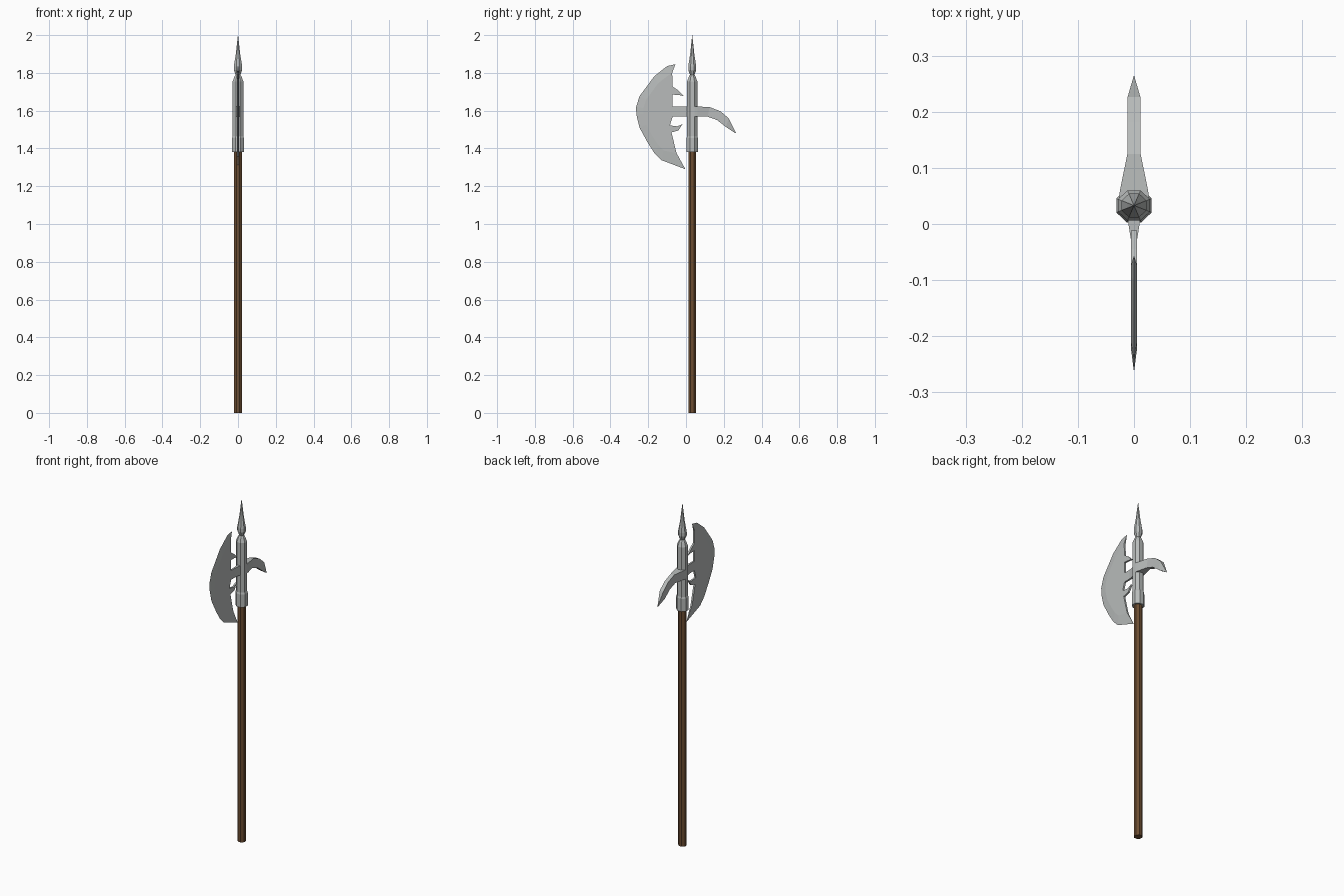
import bpy, bmesh, math

if "Cube" in bpy.data.objects:
    bpy.data.objects.remove(bpy.data.objects["Cube"])

CY = 0.033  # pole axis


def material(name, col):
    m = bpy.data.materials.new(name)
    m.diffuse_color = (*col, 1)
    m.use_nodes = True
    m.node_tree.nodes["Principled BSDF"].inputs["Base Color"].default_value = m.diffuse_color
    return m


STEEL = material("steel", (0.48, 0.50, 0.495))
WOOD = material("brown wood", (0.15, 0.075, 0.032))


def finish(name, bm, mat):
    bmesh.ops.remove_doubles(bm, verts=bm.verts, dist=1e-5)
    bmesh.ops.triangulate(bm, faces=[f for f in bm.faces if len(f.verts) > 4])
    bmesh.ops.recalc_face_normals(bm, faces=bm.faces)
    me = bpy.data.meshes.new(name)
    bm.to_mesh(me)
    bm.free()
    me.materials.append(mat)
    ob = bpy.data.objects.new(name, me)
    bpy.context.collection.objects.link(ob)
    return ob


def loft(name, rings, mat):
    """Skin a list of equal-length point rings and cap both ends."""
    bm = bmesh.new()
    vs = [[bm.verts.new(p) for p in r] for r in rings]
    n = len(rings[0])
    for a, b in zip(vs, vs[1:]):
        for i in range(n):
            j = (i + 1) % n
            bm.faces.new((a[i], a[j], b[j], b[i]))
    bm.faces.new(vs[0])
    bm.faces.new(vs[-1])
    return finish(name, bm, mat)


def turned(name, profile, mat, sides=8):
    """Turned part with flats facing the axes; profile is (height, flat radius)."""
    k = 1 / math.cos(math.pi / sides)
    rings = []
    for z, r in profile:
        rings.append([(1.05 * r * k * math.cos((i + .5) * math.tau / sides),
                       CY + r * k * math.sin((i + .5) * math.tau / sides), z)
                      for i in range(sides)])
    return loft(name, rings, mat)


# pole, socket and spear point
turned("shaft", [(0, .0205), (1.40, .0205)], WOOD)
turned("socket", [(1.38, .030), (1.455, .030), (1.465, .027), (1.755, .027),
                  (1.78, .018), (1.79, .012)], STEEL)
turned("spear_point", [(1.775, .014), (1.79, .012), (1.815, .021), (1.835, .021),
                       (1.90, .011), (2.0, .0004)], STEEL)

# axe blade: sharp outer edge, bevel, flat body with two prongs at the back
edge = [(-.056, 1.846), (-.10, 1.836), (-.167, 1.783), (-.246, 1.677), (-.264, 1.62),
        (-.263, 1.58), (-.246, 1.51), (-.204, 1.433), (-.167, 1.375), (-.13, 1.338),
        (-.003, 1.29)]
back = [(-.05, 1.375), (-.077, 1.485), (-.04, 1.495), (-.018, 1.53), (-.045, 1.517),
        (-.085, 1.522), (-.072, 1.565), (-.072, 1.625), (-.072, 1.685), (-.04, 1.683),
        (-.012, 1.678), (-.045, 1.71), (-.072, 1.728), (-.073, 1.80)]
T = .005
inner = [back[-1]] + [(-.07 + .8 * (y + .07), 1.59 + .8 * (z - 1.59))
                      for y, z in edge[1:-1]] + [back[0]]
bm = bmesh.new()
sharp = [bm.verts.new((0, y, z)) for y, z in edge]
backs = []
for s in (-T, T):
    body = [bm.verts.new((s, y, z)) for y, z in inner + back[1:-1]]
    bm.faces.new(body)
    n = len(inner)
    for i in range(n - 1):
        bm.faces.new((sharp[i], sharp[i + 1], body[i + 1], body[i]))
    backs.append(body[n - 1:] + body[:1])
a, b = backs
for i in range(len(a) - 1):
    bm.faces.new((a[i], a[i + 1], b[i + 1], b[i]))
bm.faces.new((sharp[-1], a[0], b[0]))
bm.faces.new((sharp[0], a[-1], b[-1]))
finish("axe_blade", bm, STEEL)


def bar(name, stations):
    """Flat bar along y; each station is upper point, lower point, half width."""
    loft(name, [[(-w, y1, z1), (w, y1, z1), (w, y2, z2), (-w, y2, z2)]
                for (y1, z1), (y2, z2), w in stations], STEEL)


# bar joining blade to socket, flared at the socket
bar("blade_mount", [((-.10, 1.622), (-.10, 1.568), .0048),
                    ((-.03, 1.622), (-.03, 1.568), .0052),
                    ((.02, 1.622), (.02, 1.568), .013)])

# curved rear hook
bar("rear_hook", [((.04, 1.622), (.04, 1.568), .028),
                  ((.06, 1.622), (.06, 1.568), .025),
                  ((.125, 1.619), (.115, 1.568), .0118),
                  ((.182, 1.597), (.165, 1.550), .0115),
                  ((.226, 1.560), (.212, 1.513), .0115),
                  ((.264, 1.482), (.262, 1.480), .0004)])
